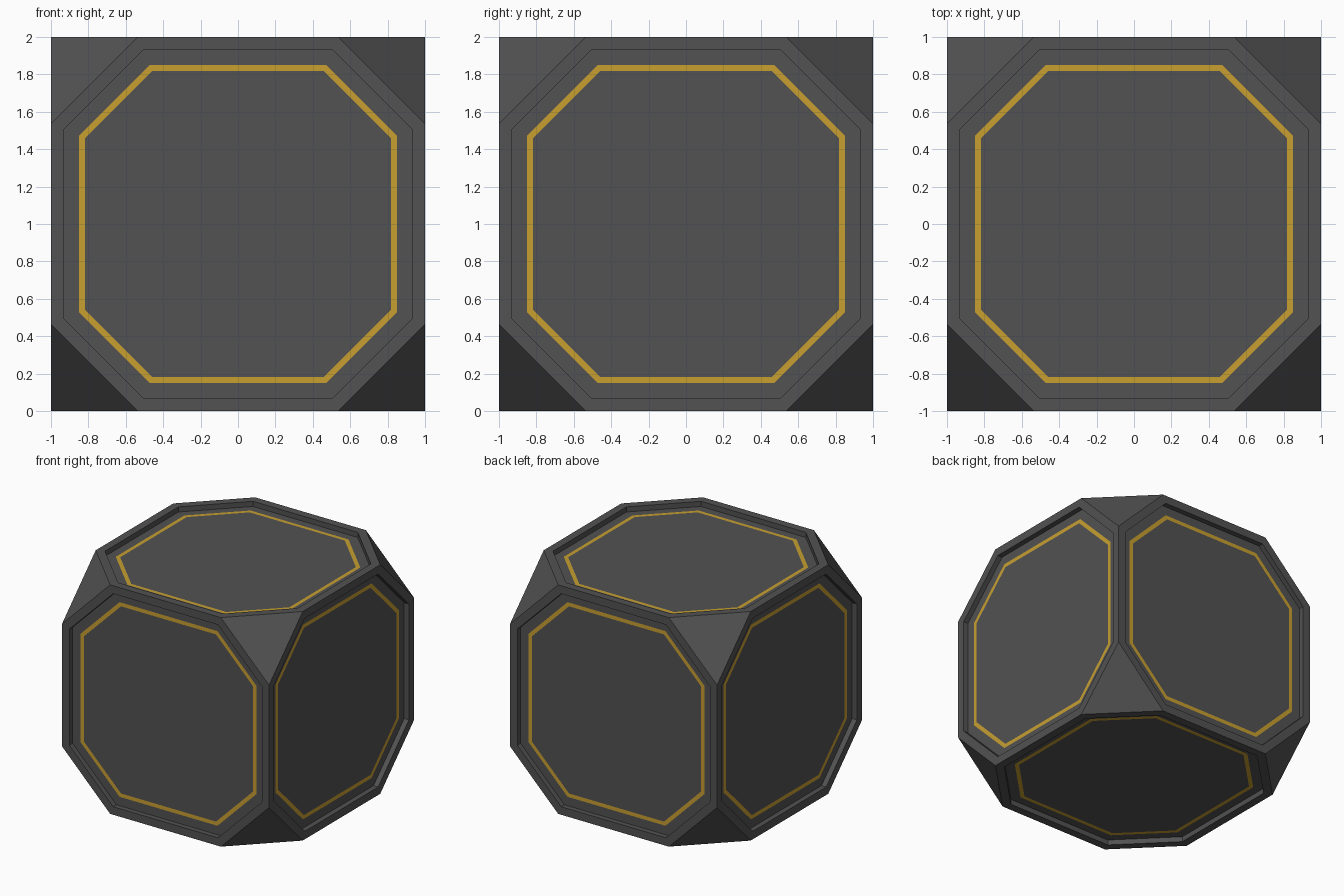
import bpy, bmesh
from mathutils import Vector

if "Cube" in bpy.data.objects:
    bpy.data.objects.remove(bpy.data.objects["Cube"])

CORNER = 0.465   # length cut off each cube edge at a corner
DEPTH = 0.045    # panel recess


def material(name, color):
    m = bpy.data.materials.new(name)
    m.diffuse_color = color
    m.use_nodes = True
    m.node_tree.nodes["Principled BSDF"].inputs["Base Color"].default_value = m.diffuse_color
    return m


def finish(bm, name, mat):
    me = bpy.data.meshes.new(name)
    bm.to_mesh(me)
    bm.free()
    ob = bpy.data.objects.new(name, me)
    ob.location.z = 1
    me.materials.append(mat)
    bpy.context.collection.objects.link(ob)
    return ob


def inset(bm, faces, amount):
    bm.normal_update()
    return bmesh.ops.inset_individual(bm, faces=faces, thickness=amount,
                                      use_even_offset=True)["faces"]


def sink(faces, amount):
    for f in faces:
        n = f.normal.copy()
        for v in f.verts:
            v.co -= n * amount


def truncated_cube():
    bm = bmesh.new()
    bmesh.ops.create_cube(bm, size=2)
    bmesh.ops.bevel(bm, geom=bm.verts[:], offset=CORNER, offset_type='OFFSET',
                    segments=1, profile=0.5, affect='VERTICES')
    bm.normal_update()
    return bm, [f for f in bm.faces if len(f.verts) == 8]


dark = material("dark_grey", (0.085, 0.085, 0.085, 1))
gold = material("gold", (0.58, 0.35, 0.03, 1))

# Body: cut-corner cube with a recessed octagonal panel on each side
bm, panels = truncated_cube()
inset(bm, panels, 0.07)
bm.normal_update()
normals = {f: f.normal.copy() for f in panels}
for f in panels:
    n = normals[f]
    floor = bmesh.ops.extrude_discrete_faces(bm, faces=[f])["faces"]
    for v in floor[0].verts:
        v.co -= n * DEPTH
finish(bm, "body", dark)

# Trim: thin octagonal ring lying on each panel
bm, panels = truncated_cube()
inset(bm, panels, 0.15)
rings = inset(bm, panels, 0.033)
bmesh.ops.delete(bm, geom=[f for f in bm.faces if f not in set(rings)],
                 context='FACES')
bm.normal_update()
sink_dirs = {}
for f in bm.faces:
    for v in f.verts:
        sink_dirs[v] = f.normal.copy()
for v, n in sink_dirs.items():
    v.co -= n * (DEPTH - 0.004)
finish(bm, "gold_trim", gold)
